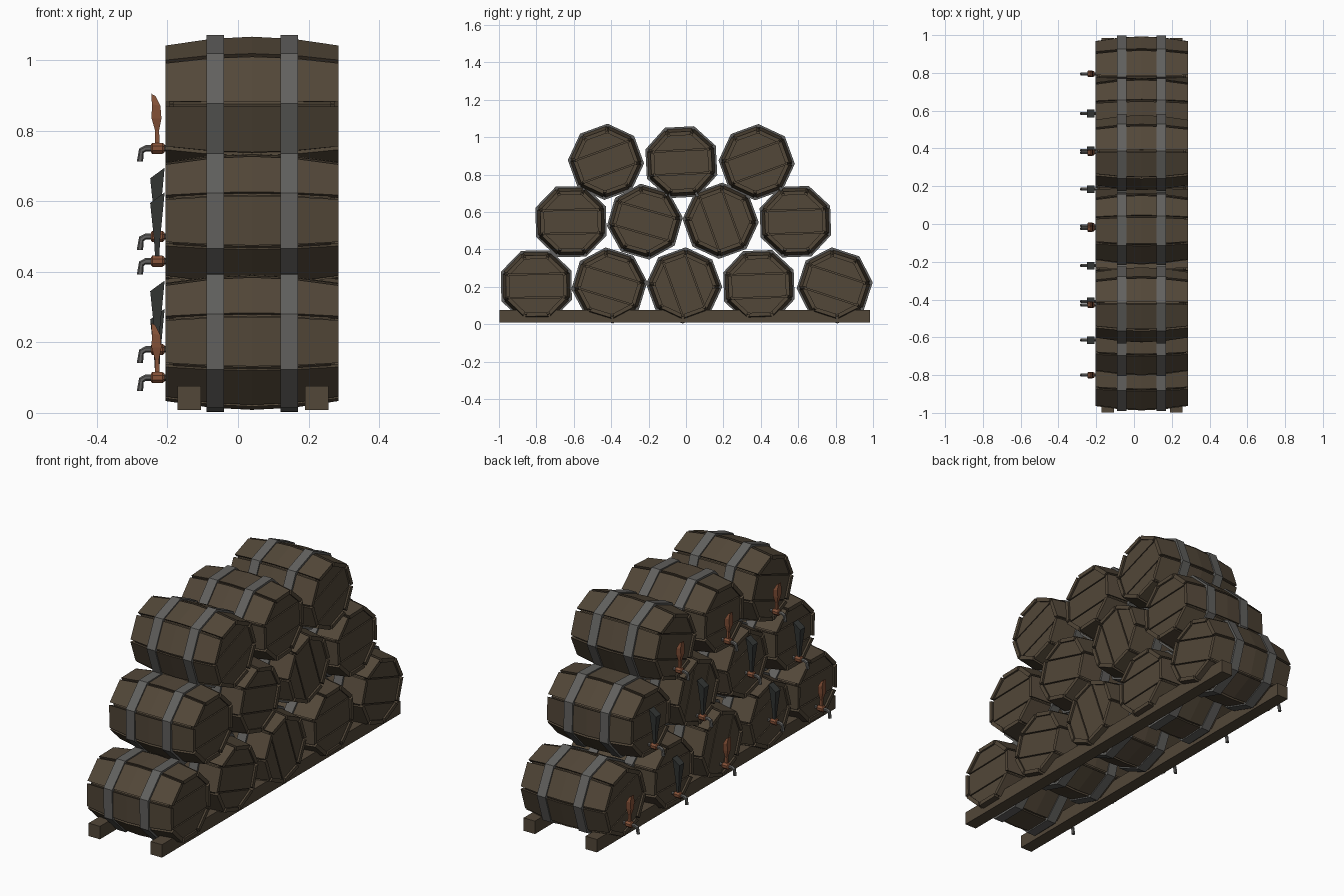
import bpy, bmesh, math
from mathutils import Matrix, Vector

if "Cube" in bpy.data.objects:
    bpy.data.objects.remove(bpy.data.objects["Cube"])


def mat(name, c):
    m = bpy.data.materials.new(name)
    m.diffuse_color = (*c, 1)
    m.use_nodes = True
    m.node_tree.nodes["Principled BSDF"].inputs["Base Color"].default_value = m.diffuse_color
    return m


WOOD = mat("dark_oak", (0.085, 0.063, 0.040))
IRON = mat("iron", (0.120, 0.118, 0.112))
COPPER = mat("copper_wood", (0.24, 0.085, 0.040))
BLACK = mat("black_handle", (0.035, 0.038, 0.036))
CX = 0.04                       # barrel centre along x
T = math.tan(math.radians(22.5))
C = math.cos(math.radians(22.5))
# barrel profile: (x, corner radius)
PROFILE = [(-0.245, 0.176), (-0.115, 0.195), (0, 0.201), (0.115, 0.195), (0.245, 0.176)]


def finish(bm, name, m):
    bmesh.ops.recalc_face_normals(bm, faces=bm.faces)
    me = bpy.data.meshes.new(name)
    bm.to_mesh(me)
    bm.free()
    me.materials.append(m)
    return me


def place(me, name, matrix=None):
    ob = bpy.data.objects.new(name, me)
    bpy.context.collection.objects.link(ob)
    if matrix is not None:
        ob.matrix_world = matrix
    return ob


def loft(bm, rings, closed=False):
    """Skin a list of point rings; cap the ends or join them into a loop."""
    vs = [[bm.verts.new(p) for p in r] for r in rings]
    n = len(vs[0])
    pairs = list(zip(vs, vs[1:])) + ([(vs[-1], vs[0])] if closed else [])
    for a, b in pairs:
        for i in range(n):
            bm.faces.new((a[i], a[(i + 1) % n], b[(i + 1) % n], b[i]))
    if not closed:
        bm.faces.new(vs[0][::-1])
        bm.faces.new(vs[-1])


def octagon(x, r):
    return [Vector((x, r * math.cos(a), r * math.sin(a)))
            for a in (math.radians(22.5 + 45 * i) for i in range(8))]


def box(bm, x0, x1, y0, y1, z0, z1):
    loft(bm, [[(x, y0, z0), (x, y1, z0), (x, y1, z1), (x, y0, z1)] for x in (x0, x1)])


# barrel wood: core, eight bowed staves, three boards on each end
def make_wood():
    bm = bmesh.new()
    loft(bm, [octagon(x * 0.915, r * 0.94) for x, r in PROFILE])
    for k in range(8):
        a = math.radians(45 * k)
        n, t = Vector((0, math.cos(a), math.sin(a))), Vector((0, -math.sin(a), math.cos(a)))
        rings = []
        for x, r in PROFILE:
            o, i = r * C, r * C - 0.020
            rings.append([n * d + t * (s * d * T - s * 0.007) + Vector((x, 0, 0))
                          for d, s in ((o, 1), (o, -1), (i, -1), (i, 1))])
        loft(bm, rings)
    for side in (-1, 1):
        for z0, z1 in ((-0.2, -0.066), (-0.060, 0.060), (0.066, 0.2)):
            b = bmesh.new()
            loft(b, [octagon(side * 0.222, 0.156), octagon(side * 0.234, 0.156)])
            for z, d in ((z0, -1), (z1, 1)):
                geo = b.verts[:] + b.edges[:] + b.faces[:]
                cut = bmesh.ops.bisect_plane(b, geom=geo, plane_co=(0, 0, z),
                                             plane_no=(0, 0, d), clear_outer=True)
                edges = [e for e in cut["geom_cut"] if isinstance(e, bmesh.types.BMEdge)]
                if edges:
                    bmesh.ops.contextual_create(b, geom=edges)
            tmp = bpy.data.meshes.new("tmp")
            b.to_mesh(tmp)
            b.free()
            bm.from_mesh(tmp)
            bpy.data.meshes.remove(tmp)
    return finish(bm, "barrel_wood", WOOD)


# two iron hoops per barrel
def make_hoops():
    bm = bmesh.new()
    for x in (-0.105, 0.105):
        loft(bm, [octagon(x - 0.025, 0.204), octagon(x + 0.025, 0.204),
                  octagon(x + 0.025, 0.186), octagon(x - 0.025, 0.186)], closed=True)
    return finish(bm, "barrel_hoops", IRON)


# tap parts, origin at the tap axis on the world x scale
def make_spout():
    bm = bmesh.new()
    path = [(-0.185, 0, 1, 0), (-0.262, 0, 1, 0), (-0.274, -0.007, 0.7, 0.7),
            (-0.278, -0.038, 0, 1)]
    rings = []
    for x, z, cx, cz in path:
        n = Vector((cz, 0, -cx)) * -1
        rings.append([Vector((x, 0, z)) + 0.009 * (n * math.cos(a) + Vector((0, 1, 0)) * math.sin(a))
                      for a in (math.radians(60 * i) for i in range(6))])
    loft(bm, rings)
    return finish(bm, "tap_spout", IRON)


def make_body():
    bm = bmesh.new()
    loft(bm, [octagon(x, r) for x, r in
              ((-0.247, 0.012), (-0.243, 0.017), (-0.214, 0.017), (-0.208, 0.012))])
    box(bm, -0.235, -0.223, -0.006, 0.006, 0.010, 0.035)
    return finish(bm, "tap_body", COPPER)


def make_handle(levels, name, m):
    """levels: (x left, x right, z left, z right, half depth)"""
    bm = bmesh.new()
    loft(bm, [[(l, -d, zl), (r, -d, zr), (r, d, zr), (l, d, zl)] for l, r, zl, zr, d in levels])
    return finish(bm, name, m)


wood, hoops, spout, body = make_wood(), make_hoops(), make_spout(), make_body()
paddle = make_handle([(-0.236, -0.222, 0.02, 0.02, 0.007), (-0.235, -0.224, 0.05, 0.05, 0.007),
                      (-0.245, -0.217, 0.085, 0.085, 0.014), (-0.244, -0.220, 0.125, 0.12, 0.017),
                      (-0.246, -0.234, 0.155, 0.148, 0.010)], "copper_handle", COPPER)
wedge = make_handle([(-0.235, -0.223, 0.01, 0.01, 0.007), (-0.238, -0.221, 0.06, 0.06, 0.010),
                     (-0.249, -0.208, 0.165, 0.195, 0.020)], "black_handle", BLACK)

# barrels: y, z, roll in degrees, tap height, handle
BARRELS = [
    (-0.80, 0.205, 1, 0.10, paddle), (-0.41, 0.207, -17, 0.18, wedge),
    (-0.01, 0.207, -70, 0.10, paddle), (0.39, 0.205, 2, 0.10, wedge),
    (0.795, 0.207, -18, 0.10, paddle),
    (-0.615, 0.548, 1, 0.43, wedge), (-0.22, 0.548, -16, 0.50, wedge),
    (0.185, 0.553, -70, 0.43, wedge), (0.585, 0.548, 2, 0.43, wedge),
    (-0.428, 0.868, 20, 0.75, paddle), (-0.025, 0.866, 3, 0.75, paddle),
    (0.378, 0.866, 20, 0.75, paddle),
]
for i, (y, z, roll, tap, handle) in enumerate(BARRELS, 1):
    m = Matrix.Translation((CX, y, z)) @ Matrix.Rotation(math.radians(roll), 4, 'X')
    place(wood, f"barrel_wood_{i}", m)
    place(hoops, f"barrel_hoops_{i}", m)
    t = Matrix.Translation((0, y, tap))
    place(spout, f"tap_spout_{i}", t)
    place(body, f"tap_body_{i}", t)
    place(handle, f"tap_handle_{i}", t)

# two floor rails carrying the stack
for i, x in enumerate((-0.138, 0.223), 1):
    bm = bmesh.new()
    box(bm, x - 0.033, x + 0.033, -0.998, 0.985, 0.008, 0.076)
    place(finish(bm, "floor_rail", WOOD), f"floor_rail_{i}")
